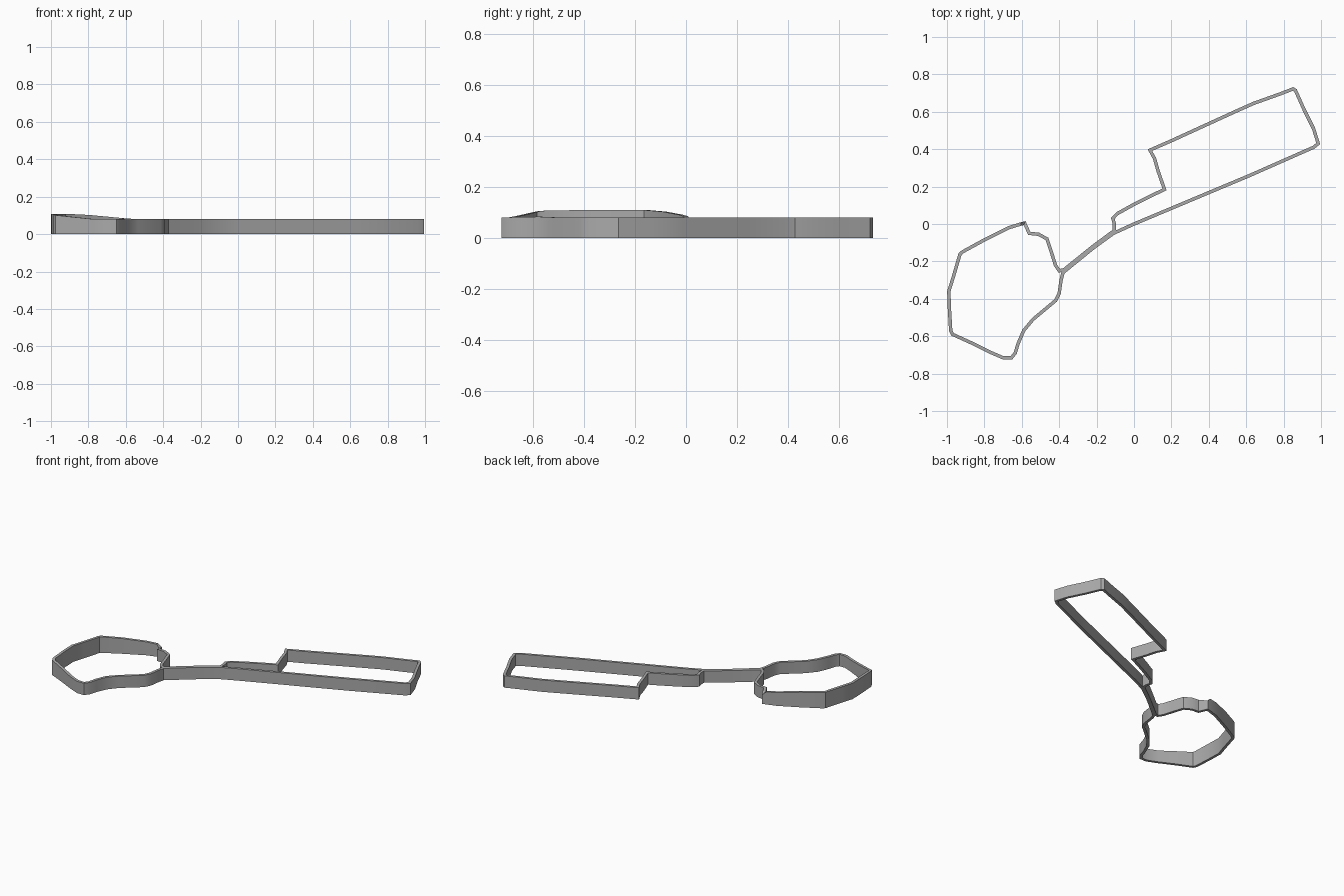
import bpy
import bmesh
from mathutils import Vector

default_cube = bpy.data.objects.get("Cube")
if default_cube:
    bpy.data.objects.remove(default_cube, do_unlink=True)

WALL = 0.018      # wall thickness
BASE_HEIGHT = 0.08

# Centre line of the closed strip, section by section
handle_lower_side = [(0.985, 0.43), (0.96, 0.41), (0.62, 0.26), (0, 0), (-0.11, -0.05)]
neck_lower_side = [(-0.22, -0.13), (-0.38, -0.26)]
bowl_front = [(-0.39, -0.3), (-0.4, -0.37), (-0.42, -0.41), (-0.54, -0.51),
              (-0.59, -0.57), (-0.62, -0.64), (-0.635, -0.69), (-0.655, -0.715),
              (-0.7, -0.715), (-0.77, -0.685), (-0.86, -0.64), (-0.97, -0.59)]
bowl_back = [(-0.98, -0.57), (-0.987, -0.45), (-0.99, -0.36), (-0.965, -0.28),
             (-0.93, -0.16), (-0.915, -0.148), (-0.8, -0.085), (-0.67, -0.02),
             (-0.605, 0)]
hook = [(-0.585, 0.005), (-0.56, -0.05)]
bowl_shoulder = [(-0.51, -0.055), (-0.465, -0.08), (-0.445, -0.14), (-0.42, -0.22),
                 (-0.4, -0.25)]
neck_upper_side = [(-0.375, -0.245), (-0.22, -0.12), (-0.105, -0.035)]
handle_step = [(-0.105, 0), (-0.113, 0.03), (-0.09, 0.055), (0, 0.105),
               (0.09, 0.15), (0.163, 0.185), (0.13, 0.28), (0.11, 0.35), (0.085, 0.395)]
handle_upper_side = [(0.2, 0.445), (0.55, 0.605), (0.64, 0.645), (0.78, 0.695),
                     (0.85, 0.722), (0.863, 0.715), (0.91, 0.61), (0.96, 0.51)]

path = [Vector(p) for section in (
    handle_lower_side, neck_lower_side, bowl_front, bowl_back, hook,
    bowl_shoulder, neck_upper_side, handle_step, handle_upper_side)
    for p in section]


def clamp(value):
    return max(0.0, min(1.0, value))


def rim_height(point):
    """The rim rises toward the far end of the bowl and dips at the hook."""
    if point == Vector(hook[0]):
        return 0.06
    rise = clamp((-0.56 - point.x) / 0.3) * clamp((point.y + 0.68) / 0.12)
    return BASE_HEIGHT + 0.028 * rise


def miter(index):
    """Sideways offset that keeps the wall thickness even around corners."""
    here = path[index]
    before = (here - path[index - 1]).normalized()
    after = (path[(index + 1) % len(path)] - here).normalized()
    normal_a = Vector((-before.y, before.x))
    normal_b = Vector((-after.y, after.x))
    direction = (normal_a + normal_b).normalized()
    return direction * (WALL / 2) / max(direction.dot(normal_a), 0.7)


# Sweep a four-cornered wall section along the closed path
bm = bmesh.new()
rings = []
for i, point in enumerate(path):
    side = miter(i)
    top = rim_height(point)
    left, right = point + side, point - side
    corners = [(left, 0), (right, 0), (right, top), (left, top)]
    rings.append([bm.verts.new((p.x, p.y, z)) for p, z in corners])

for i, ring in enumerate(rings):
    following = rings[(i + 1) % len(rings)]
    for k in range(4):
        n = (k + 1) % 4
        bm.faces.new((ring[k], ring[n], following[n], following[k]))
bmesh.ops.recalc_face_normals(bm, faces=bm.faces[:])

mesh = bpy.data.meshes.new("outline_wall")
bm.to_mesh(mesh)
bm.free()
wall = bpy.data.objects.new("outline_wall", mesh)
bpy.context.collection.objects.link(wall)

# Single plain grey
grey = bpy.data.materials.new("plain_grey")
grey.use_nodes = True
colour = (0.4, 0.4, 0.4, 1)
grey.diffuse_color = colour
grey.node_tree.nodes["Principled BSDF"].inputs["Base Color"].default_value = colour
mesh.materials.append(grey)

bpy.ops.object.select_all(action="DESELECT")
wall.select_set(True)
bpy.context.view_layer.objects.active = wall
bpy.ops.object.shade_smooth_by_angle(angle=0.6)
